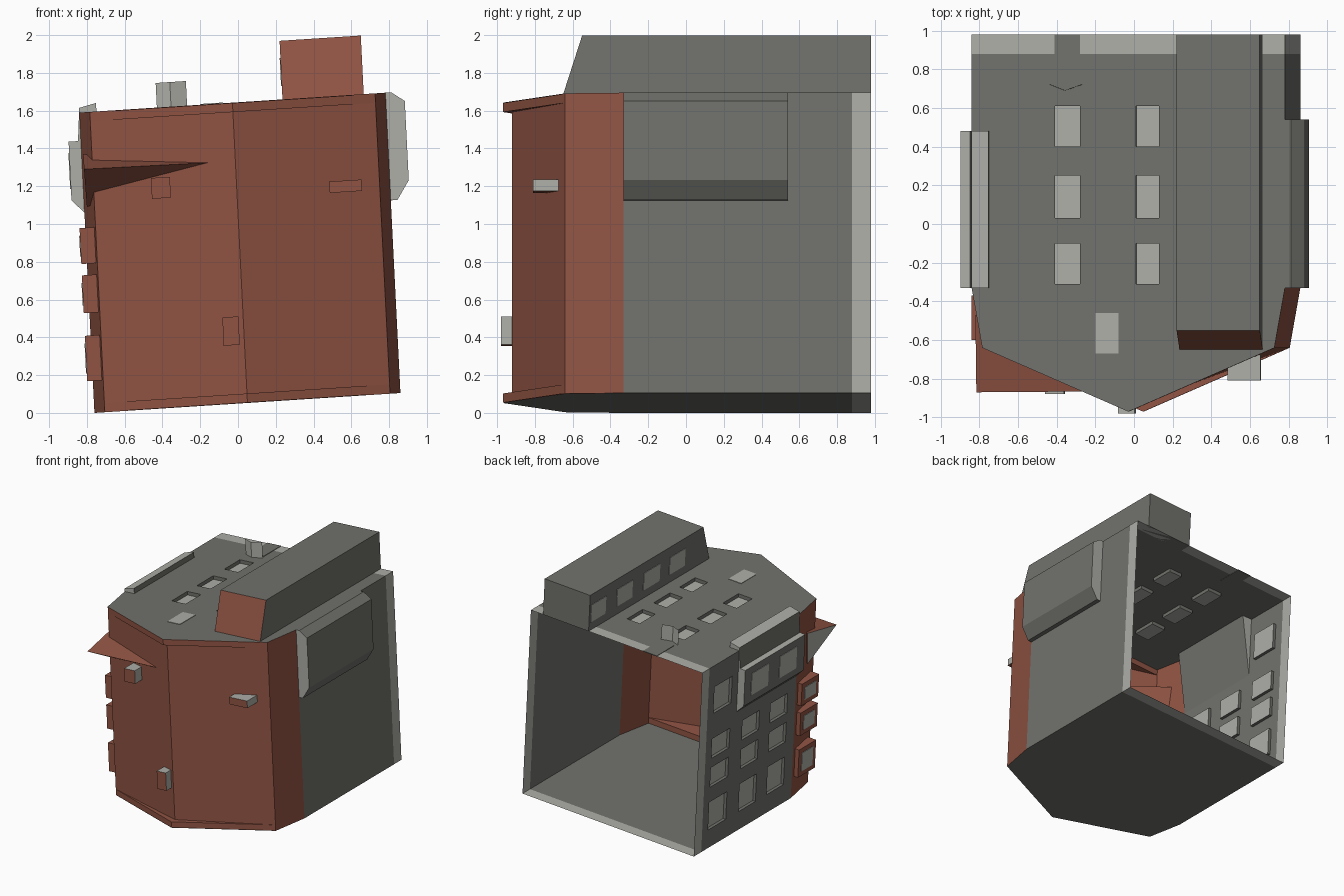
import bpy
from mathutils import Vector

if "Cube" in bpy.data.objects:
    bpy.data.objects.remove(bpy.data.objects["Cube"])


def material(name, rgb):
    m = bpy.data.materials.new(name)
    m.diffuse_color = (*rgb, 1)
    m.use_nodes = True
    m.node_tree.nodes["Principled BSDF"].inputs["Base Color"].default_value = m.diffuse_color
    return m


MATS = [material("dark_grey", (0.165, 0.168, 0.15)),
        material("light_grey", (0.42, 0.425, 0.39)),
        material("brick_red", (0.28, 0.088, 0.056))]
DARK, LIGHT, BRICK = 0, 1, 2
H = 1.59          # wall height
SIDE = 0.81       # half width


def P(u, y, w):
    """Upright building coordinates to the leaning building."""
    return Vector((0.05 + u - 0.05 * w, y, 0.0525 + 0.065 * u + w))


def build(name, faces, centre=None):
    """faces: list of (points, material); normals turned away from centre."""
    verts, polys = [], []
    for pts, _ in faces:
        polys.append(list(range(len(verts), len(verts) + len(pts))))
        verts += pts
    c = centre or sum(verts, Vector()) / len(verts)
    for f in polys:
        a, b, d = (verts[i] for i in f[:3])
        mid = sum((verts[i] for i in f), Vector()) / len(f)
        if (b - a).cross(d - a).dot(mid - c) < 0:
            f.reverse()
    me = bpy.data.meshes.new(name)
    me.from_pydata(verts, [], polys)
    for m in MATS:
        me.materials.append(m)
    for poly, (_, mat) in zip(me.polygons, faces):
        poly.material_index = mat
    ob = bpy.data.objects.new(name, me)
    bpy.context.collection.objects.link(ob)
    return ob


def prism(name, pts, t0, t1, pos, side=DARK, cap0=DARK, cap1=DARK):
    """Extruded outline; side may be one material or one per edge."""
    n = len(pts)
    lo = [pos(p, q, t0) for p, q in pts]
    hi = [pos(p, q, t1) for p, q in pts]
    faces = [(lo, cap0), (hi, cap1)]
    for i in range(n):
        j = (i + 1) % n
        m = side[i] if isinstance(side, list) else side
        faces.append(([lo[i], lo[j], hi[j], hi[i]], m))
    return build(name, faces)


def along_y(u, w, t):
    return P(u, t, w)


def upward(u, y, t):
    return P(u, y, t)


def box(name, u0, u1, y0, y1, w0, w1, side=DARK, front=None, bottom=None, top=None):
    front = side if front is None else front
    return prism(name, [(u0, y0), (u1, y0), (u1, y1), (u0, y1)], w0, w1, upward,
                 [front, side, side, side], side if bottom is None else bottom,
                 side if top is None else top)


def panel(name, pos, As, Bs, holes, depth):
    """Wall sheet on a grid; hole cells become recessed light panes."""
    faces = []
    for i in range(len(As) - 1):
        for j in range(len(Bs) - 1):
            ab = [(As[i], Bs[j]), (As[i + 1], Bs[j]),
                  (As[i + 1], Bs[j + 1]), (As[i], Bs[j + 1])]
            top = [pos(a, b, 0) for a, b in ab]
            if (i, j) in holes:
                low = [pos(a, b, depth) for a, b in ab]
                faces.append((low, LIGHT))
                for k in range(4):
                    l = (k + 1) % 4
                    faces.append(([top[k], top[l], low[l], low[k]], DARK))
            else:
                faces.append((top, LIGHT if As[i] > 0.87 else DARK))
    return build(name, faces, P(0, 0, 0.8))


# main shell, open at the back
ROWS = [0, .16, .40, .53, .70, .78, .95, 1.17, 1.40, H]
panel("left_wall", lambda a, b, d: P(-SIDE + d, a, b),
      [-.33, -.22, .01, .16, .39, .56, .80, .88, .98], ROWS,
      {(i, j) for i in (1, 3, 5) for j in (1, 3, 5, 7) if i == 5 or j < 7}, 0.025)
panel("right_wall", lambda a, b, d: P(SIDE, a, b), [-.33, .88, .98], [0, H], set(), 0)
panel("floor", lambda a, b, d: P(b, a, 0), [-.33, .88, .98], [-SIDE, SIDE], set(), 0)
panel("roof", lambda a, b, d: P(b, a, H - d),
      [-.33, -.31, -.10, .03, .25, .40, .61, .88, .98],
      [-SIDE, -.38, -.25, .04, .16, SIDE],
      {(i, j) for i in (1, 3, 5) for j in (1, 3)}, 0.03)

# pointed front: roof and floor ends, brick walls, cornice and plinth
C = P(0, 0, 0.8)
nose = [(-SIDE, -.33), (-.755, -.64), (0, -.97), (.755, -.64), (SIDE, -.33)]
build("front_floor_and_roof", [([P(u, y, w) for u, y in nose], DARK) for w in (0, H)], C)
wall = [(u, -.92 if u == 0 else y) for u, y in nose]
build("brick_front", [([P(*a, 0), P(*b, 0), P(*b, H), P(*a, H)], BRICK)
                      for a, b in zip(wall, wall[1:])], C)
for name, w0, w1 in (("plinth", .002, .05), ("cornice", H - .05, H - .002)):
    prism(name, nose[1:4], w0, w1, upward, BRICK, BRICK, BRICK)

# long roof box with sloping brick front
prof = [(-.65, H), (-.55, 1.9), (.98, 1.9), (.98, H)]
prism("roof_box", prof, .265, .695, lambda y, w, u: P(u, y, w),
      [BRICK, DARK, DARK, DARK])
for i, (y0, y1) in enumerate([(.76, .96), (.40, .61), (.03, .25), (-.31, -.10)]):
    box(f"roof_box_window_{i}", .261, .266, y0, y1, 1.66, 1.81, LIGHT)
box("front_roof_window", -.17, -.05, -.67, -.46, H - .003, H + .004, LIGHT)

# folded screen and dark strip at the back of the roof
s = [(-.40, .72), (-.325, .69), (-.24, .72)]
build("roof_screen", [([P(*a, H), P(*b, H), P(*b, 1.72), P(*a, 1.72)], LIGHT)
                      for a, b in zip(s, s[1:])], P(-.32, .9, 1.65))
box("roof_strip", -.38, -.25, .75, .98, H - .002, H + .004, DARK)

# overhanging side bays
prism("right_bay", [(.81, H), (.84, H), (.91, 1.54), (.91, 1.12), (.845, 1.02), (.81, 1.02)],
      -.33, .54, along_y, DARK, LIGHT, LIGHT)
prism("left_bay", [(-.72, H), (-.72, 1.635), (-.81, 1.615), (-.825, 1.44),
                   (-.875, 1.44), (-.875, 1.13), (-.81, 1.06)],
      -.33, .48, along_y, [DARK, LIGHT, DARK, LIGHT, DARK, DARK, DARK], LIGHT, LIGHT)
for i, y0 in enumerate((-.22, .16)):
    box(f"left_bay_window_{i}", -.879, -.874, y0, y0 + .23, 1.19, 1.38, LIGHT)

# brick window boxes on the left corner
for i, (w0, w1) in enumerate([(.17, .41), (.53, .73), (.79, .98)]):
    box(f"corner_box_{i}", -.84, -.75, -.60, -.37, w0, w1, BRICK)
    box(f"corner_box_window_{i}", -.844, -.839, -.56, -.41, w0 + .04, w1 - .04, LIGHT)

# pointed canopy on the left front corner
A, T = Vector((-.815, -.87, 1.29)), Vector((-.15, -.865, 1.325))
B, D = Vector((-.82, -.47, 1.37)), Vector((-.80, -.50, 1.09))
build("corner_canopy", [([A, T, B], BRICK), ([A, T, D], BRICK),
                        ([A, B, D], LIGHT), ([T, B, D], BRICK)])

# small window boxes on the brick front
for i, (u0, u1, y0, y1, w0, w1) in enumerate([(-.45, -.35, -.88, -.72, 1.11, 1.22),
                                              (.49, .66, -.81, -.66, 1.08, 1.14),
                                              (-.11, -.025, -.98, -.87, .31, .46)]):
    box(f"front_window_box_{i}", u0, u1, y0, y1, w0, w1, LIGHT, BRICK, BRICK)
